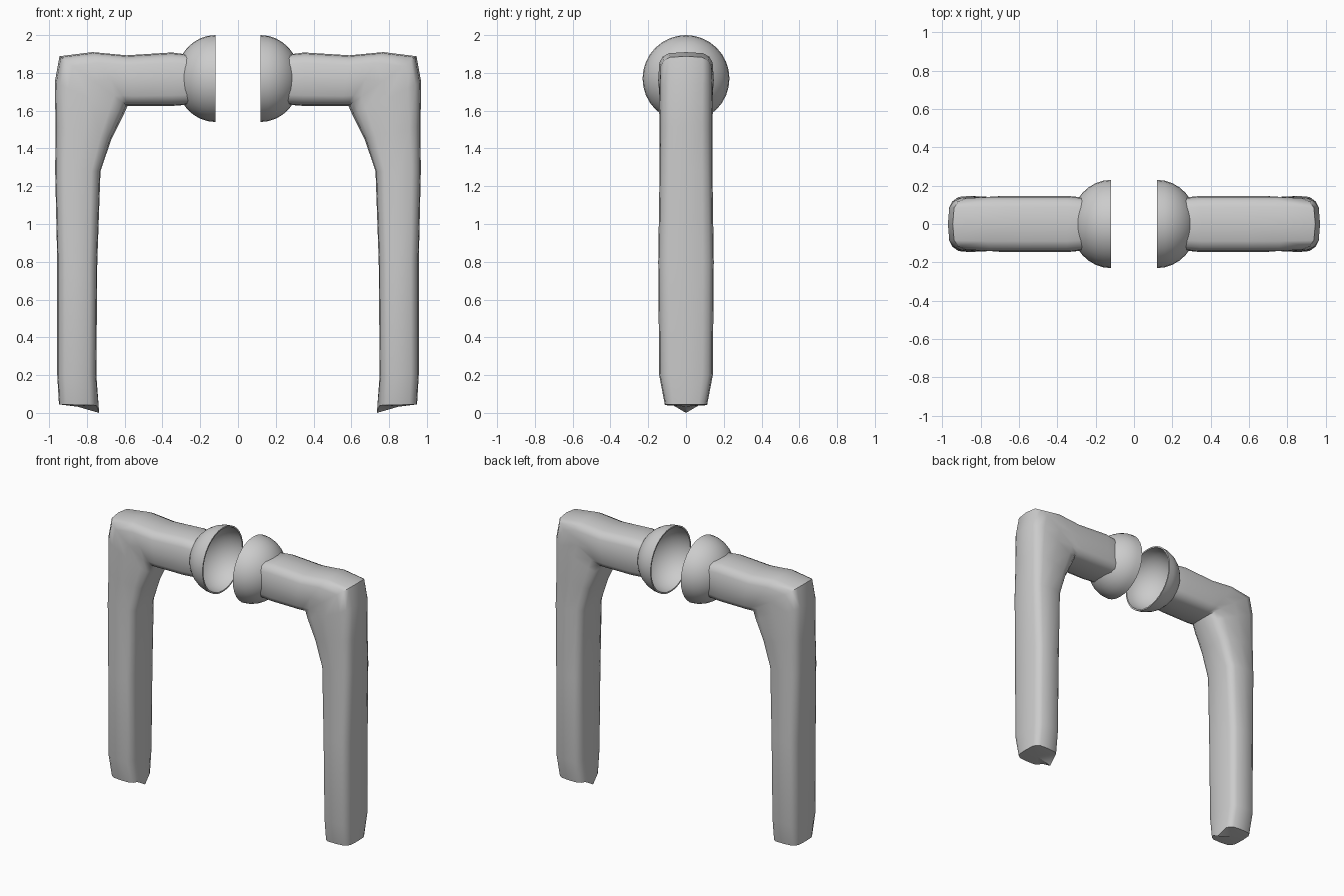
import bpy, bmesh, math

cube = bpy.data.objects.get("Cube")
if cube:
    bpy.data.objects.remove(cube, do_unlink=True)

grey = bpy.data.materials.new("plain grey")
grey.use_nodes = True
colour = (0.6, 0.6, 0.6, 1)
grey.diffuse_color = colour
grey.node_tree.nodes["Principled BSDF"].inputs["Base Color"].default_value = colour

CUP_X, CUP_Z, CUP_R, CUP_DEPTH = 0.12, 1.77, 0.23, 0.21
SIDES = 16


def finish(name, bm, angle):
    bmesh.ops.recalc_face_normals(bm, faces=bm.faces)
    mesh = bpy.data.meshes.new(name)
    bm.to_mesh(mesh)
    bm.free()
    mesh.materials.append(grey)
    obj = bpy.data.objects.new(name, mesh)
    bpy.context.collection.objects.link(obj)
    bpy.ops.object.select_all(action='DESELECT')
    obj.select_set(True)
    bpy.context.view_layer.objects.active = obj
    bpy.ops.object.shade_smooth_by_angle(angle=math.radians(angle))


def bridge(bm, a, b):
    n = len(a)
    for i in range(n):
        j = (i + 1) % n
        bm.faces.new((a[i], a[j], b[j], b[i]))


def fan(bm, ring, co):
    tip = bm.verts.new(co)
    for i in range(len(ring)):
        bm.faces.new((ring[i], ring[(i + 1) % len(ring)], tip))


def soft(v):
    # rounded-rectangle response of a sine or cosine
    return math.copysign(abs(v) ** 0.52, v) if abs(v) > 1e-6 else 0.0


def cup_surface(y, z):
    r2 = (y * y + (z - CUP_Z) ** 2) / CUP_R ** 2
    return CUP_X + (CUP_DEPTH - 0.005) * math.sqrt(max(0, 1 - r2))


# outer edge (x, z), inner edge (x, z), half depth
SECTIONS = [
    ((0.948, 0.045), (0.745, 0.04), 0.112),
    ((0.957, 0.20), (0.75, 0.20), 0.142),
    ((0.957, 0.80), (0.745, 0.80), 0.147),
    ((0.968, 1.28), (0.728, 1.28), 0.14),
    ((0.966, 1.52), (0.67, 1.45), 0.14),
    ((0.97, 1.75), (0.605, 1.58), 0.143),
    ((0.945, 1.888), (0.585, 1.625), 0.14),
    ((0.77, 1.91), (0.575, 1.625), 0.147),
    ((0.59, 1.893), (0.55, 1.625), 0.147),
    ((0.35, 1.908), (0.35, 1.625), 0.147),
    ((0.27, 1.90), (0.27, 1.63), 0.14),
]


def build_arm(name, side):
    bm = bmesh.new()
    rings = []
    for k, (outer, inner, depth) in enumerate(SECTIONS):
        ring = []
        for i in range(SIDES):
            a = math.tau * i / SIDES
            t = (soft(math.cos(a)) + 1) / 2
            x = inner[0] + (outer[0] - inner[0]) * t
            z = inner[1] + (outer[1] - inner[1]) * t
            y = depth * soft(math.sin(a))
            if k == len(SECTIONS) - 1:
                x = cup_surface(y, z)
            ring.append(bm.verts.new((side * x, y, z)))
        rings.append(ring)
    for a, b in zip(rings, rings[1:]):
        bridge(bm, a, b)
    # pointed lip at the foot of the inner edge
    lip = rings[0][SIDES // 2]
    lip.co.x, lip.co.z = side * 0.735, 0
    fan(bm, rings[0], (side * 0.85, 0, 0.033))
    finish(name, bm, 40)


def build_cup(name, side):
    bm = bmesh.new()
    rings, steps = [], 8
    for shell, order in ((0, range(1, steps + 1)), (0.01, range(steps, 0, -1))):
        for s in order:
            a = math.pi / 2 * s / steps
            x = CUP_X + (CUP_DEPTH - shell) * math.cos(a)
            r = (CUP_R - shell) * math.sin(a)
            rings.append([bm.verts.new((side * x,
                                        r * math.cos(math.tau * i / 32),
                                        CUP_Z + r * math.sin(math.tau * i / 32)))
                          for i in range(32)])
    for a, b in zip(rings, rings[1:]):
        bridge(bm, a, b)
    fan(bm, rings[0], (side * (CUP_X + CUP_DEPTH), 0, CUP_Z))
    fan(bm, rings[-1], (side * (CUP_X + CUP_DEPTH - 0.01), 0, CUP_Z))
    finish(name, bm, 40)


for label, side in (("left", 1), ("right", -1)):
    build_arm(label + "_arm", side)
    build_cup(label + "_cup", side)
